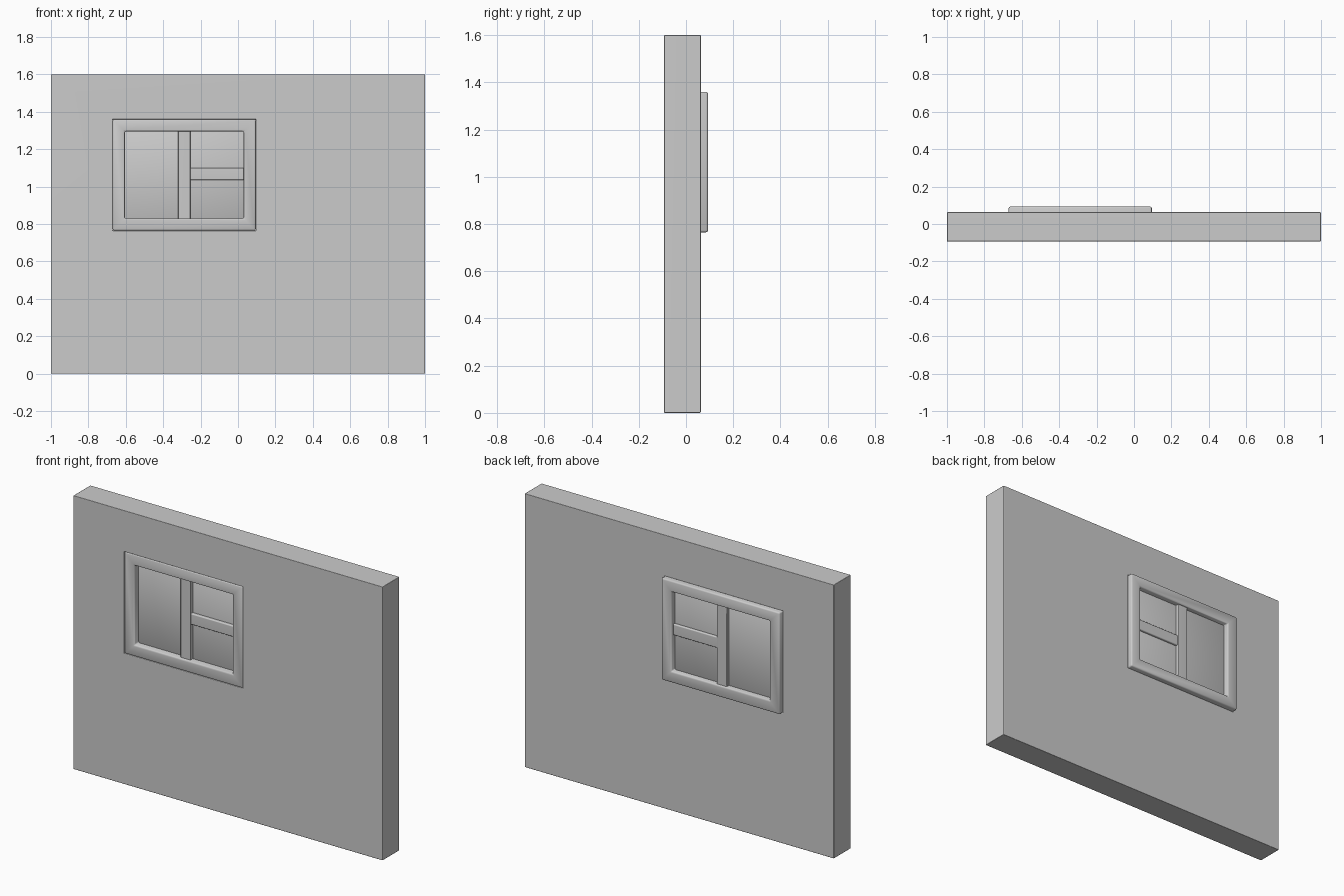
import bpy, bmesh

cube = bpy.data.objects.get("Cube")
if cube:
    bpy.data.objects.remove(cube, do_unlink=True)

# Single plain grey for everything
grey = bpy.data.materials.new("plain_grey")
grey.use_nodes = True
colour = (0.6, 0.6, 0.6, 1)
grey.diffuse_color = colour
grey.node_tree.nodes["Principled BSDF"].inputs["Base Color"].default_value = colour

FRONT, BACK, WALL_BACK = -0.093, 0.093, 0.063
WALL = (-1, 1, 0, 1.6)
OUTER = (-0.67, 0.095, 0.765, 1.36)
INNER = (-0.605, 0.03, 0.83, 1.295)


def finish(name, bm, bevel, flat_faces):
    bmesh.ops.recalc_face_normals(bm, faces=bm.faces)
    for f in bm.faces:
        f.smooth = True
    mesh = bpy.data.meshes.new(name)
    bm.to_mesh(mesh)
    bm.free()
    mesh.materials.append(grey)
    ob = bpy.data.objects.new(name, mesh)
    bpy.context.collection.objects.link(ob)
    if bevel:
        mod = ob.modifiers.new("soft_edges", "BEVEL")
        mod.width = bevel
        mod.segments = 2
    if flat_faces:
        ob.modifiers.new("even_faces", "WEIGHTED_NORMAL")
    return ob


def rect(bm, r, y):
    x0, x1, z0, z1 = r
    return [bm.verts.new((x, y, z)) for x, z in ((x0, z0), (x1, z0), (x1, z1), (x0, z1))]


def ring(name, outer, inner, y0, y1, bevel, flat_faces):
    """Rectangular plate with a rectangular opening and mitred corners."""
    bm = bmesh.new()
    loops = [rect(bm, outer, y0), rect(bm, inner, y0), rect(bm, inner, y1), rect(bm, outer, y1)]
    for a, b in zip(loops, loops[1:] + loops[:1]):
        for i in range(4):
            j = (i + 1) % 4
            bm.faces.new((a[i], a[j], b[j], b[i]))
    return finish(name, bm, bevel, flat_faces)


def box(name, r, y0, y1, bevel=0.0):
    bm = bmesh.new()
    a, b = rect(bm, r, y0), rect(bm, r, y1)
    bm.faces.new(a)
    bm.faces.new(b)
    for i in range(4):
        j = (i + 1) % 4
        bm.faces.new((a[i], a[j], b[j], b[i]))
    return finish(name, bm, bevel, True)


# Wall with its window opening, and the frame set flush at the front
ring("wall", WALL, OUTER, FRONT, WALL_BACK, 0.004, True)
ring("window_frame", OUTER, INNER, FRONT, BACK, 0.008, False)

# Recessed panel and the bars standing proud of it on both sides
x0, x1, z0, z1 = INNER
lap = 0.01
box("window_pane", (x0 - lap, x1 + lap, z0 - lap, z1 + lap), -0.053, 0.06)
box("vertical_bar", (-0.32, -0.255, z0 - lap, z1 + lap), -0.075, 0.08, 0.004)
box("horizontal_bar", (-0.26, x1 + lap, 1.035, 1.10), -0.07, 0.074, 0.006)
